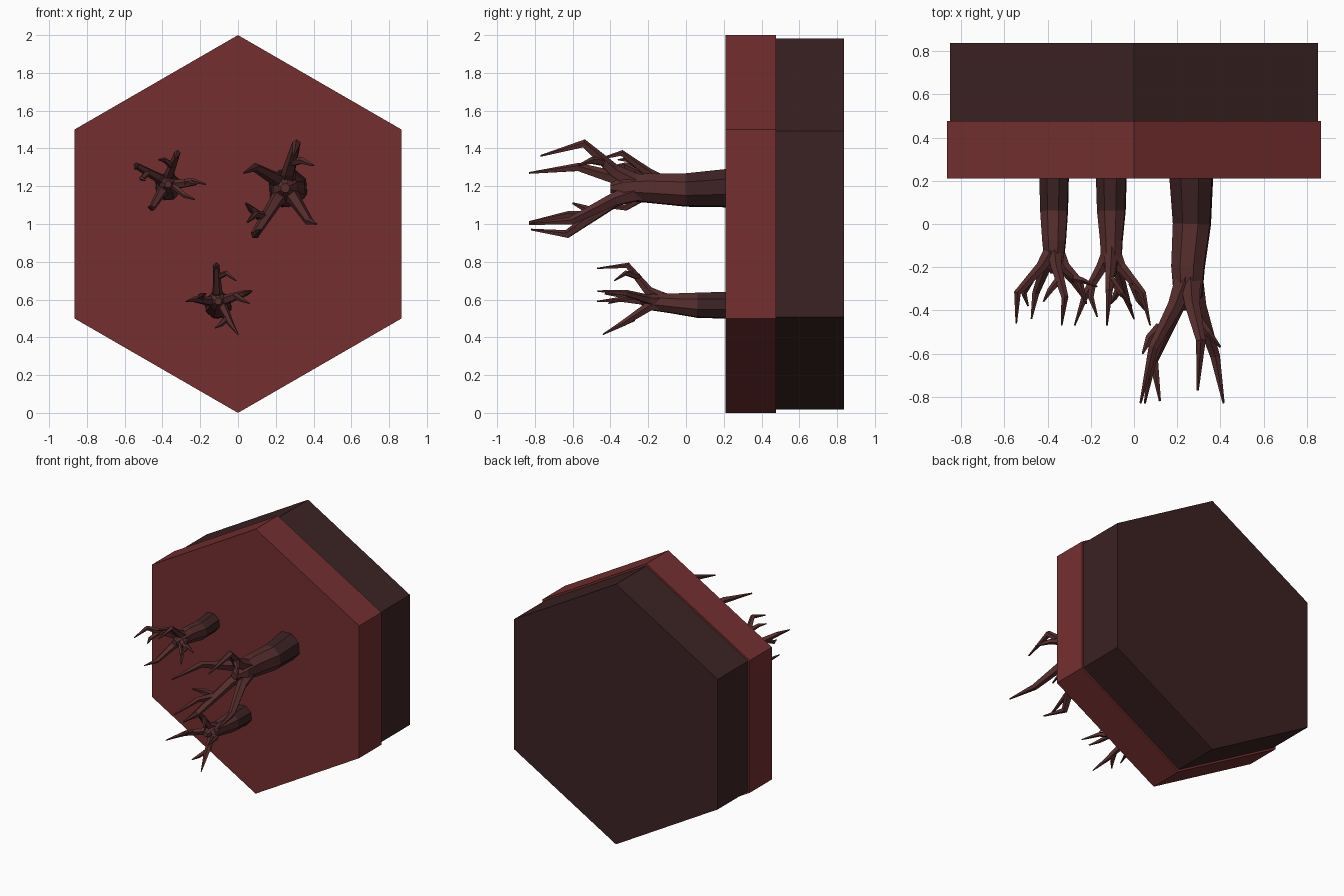
import bpy, bmesh, math
from mathutils import Vector


def material(name, rgb):
    m = bpy.data.materials.new(name)
    m.diffuse_color = (*rgb, 1)
    return m


RED = material("red soil", (0.175, 0.028, 0.029))
DARK = material("dark brown", (0.045, 0.016, 0.017))
BARK = material("red brown bark", (0.095, 0.027, 0.027))


def finish(bm, name, mats):
    bmesh.ops.recalc_face_normals(bm, faces=bm.faces)
    me = bpy.data.meshes.new(name)
    bm.to_mesh(me)
    bm.free()
    for m in mats:
        me.materials.append(m)
    ob = bpy.data.objects.new(name, me)
    bpy.context.collection.objects.link(ob)
    return ob


def hex_slab(name, radius, y0, y1, mat):
    bm = bmesh.new()
    rings = [[bm.verts.new((radius * math.sin(i * math.pi / 3), y,
                            1 + radius * math.cos(i * math.pi / 3)))
              for i in range(6)] for y in (y0, y1)]
    for r in rings:
        bm.faces.new(r)
    for i in range(6):
        j = (i + 1) % 6
        bm.faces.new((rings[0][i], rings[0][j], rings[1][j], rings[1][i]))
    finish(bm, name, [mat])


def limb(bm, path, radii, sides):
    """Tapered faceted tube along a path of points."""
    pts = [Vector(p) for p in path]
    rings = []
    for k, p in enumerate(pts):
        d = (pts[min(k + 1, len(pts) - 1)] - pts[max(k - 1, 0)]).normalized()
        if k == 0 and sides > 5:
            d = Vector((0, -1, 0))
        u = d.cross(Vector((0.31, 0.05, 0.95))).normalized()
        v = d.cross(u)
        rings.append([bm.verts.new(p + radii[k] * (
            u * math.cos(a) + v * math.sin(a)))
            for a in (2 * math.pi * i / sides for i in range(sides))])
    for a, b in zip(rings, rings[1:]):
        for i in range(sides):
            j = (i + 1) % sides
            bm.faces.new((a[i], a[j], b[j], b[i]))
    bm.faces.new(rings[0])
    bm.faces.new(rings[-1])


def tree(name, trunk, trunk_r, branches, r, split):
    bm = bmesh.new()
    limb(bm, trunk, trunk_r, 8)
    for path in branches:
        # full branches start in the trunk, two-point ones are twigs
        radii = ([0.55, 0.12] if len(path) == 2 else
                 [1.2, 0.85, 0.55, 0.12] if len(path) == 4 else
                 [0.6, 0.45, 0.12])
        limb(bm, path, [r * t for t in radii], 5)
    ob = finish(bm, name, [BARK, DARK])
    for f in ob.data.polygons:
        f.material_index = int(f.center.y > split)


# hexagonal tile
hex_slab("front_tile", 1.0, 0.21, 0.476, RED)
hex_slab("back_tile", 0.983, 0.476, 0.837, DARK)

# large tree
tree("large_tree",
     [(.265, .22, 1.19), (.268, 0, 1.18), (.25, -.20, 1.19), (.25, -.33, 1.19), (.25, -.40, 1.19)],
     [.107, .093, .082, .07, .025],
     [[(.26, -.25, 1.21), (.27, -.38, 1.28), (.31, -.54, 1.425), (.295, -.77, 1.36)],
      [(.29, -.44, 1.33), (.34, -.50, 1.335), (.40, -.57, 1.31)],
      [(.24, -.25, 1.21), (.19, -.38, 1.245), (.09, -.57, 1.30), (.03, -.83, 1.27)],
      [(.27, -.25, 1.17), (.30, -.38, 1.13), (.375, -.61, 1.015), (.415, -.83, 1.0)],
      [(.24, -.25, 1.17), (.20, -.38, 1.12), (.09, -.63, .945), (.12, -.82, .97)],
      [(.14, -.48, 1.04), (.09, -.62, 1.05), (.05, -.83, 1.01)],
      [(.12, -.48, 1.04), (.07, -.53, 1.08), (.04, -.60, 1.11)]],
     .043, 0)

# left tree
tree("left_tree",
     [(-.37, .22, 1.20), (-.37, .06, 1.19), (-.37, -.08, 1.21), (-.37, -.17, 1.21), (-.37, -.23, 1.21)],
     [.072, .068, .058, .048, .018],
     [[(-.37, -.12, 1.22), (-.36, -.20, 1.27), (-.32, -.34, 1.375), (-.335, -.47, 1.34)],
      [(-.35, -.26, 1.31), (-.39, -.31, 1.34), (-.42, -.36, 1.34)],
      [(-.38, -.12, 1.22), (-.43, -.20, 1.25), (-.54, -.32, 1.31), (-.545, -.46, 1.29)],
      [(-.48, -.26, 1.27), (-.51, -.32, 1.24), (-.49, -.38, 1.23)],
      [(-.38, -.12, 1.20), (-.41, -.20, 1.16), (-.455, -.32, 1.085), (-.475, -.44, 1.09)],
      [(-.36, -.12, 1.20), (-.32, -.20, 1.21), (-.25, -.27, 1.215), (-.22, -.37, 1.21)],
      [(-.28, -.25, 1.22), (-.24, -.26, 1.23), (-.17, -.29, 1.21)],
      [(-.34, -.20, 1.20), (-.28, -.27, 1.15), (-.23, -.35, 1.13)]],
     .031, .06)

# lower tree
tree("lower_tree",
     [(-.105, .22, .57), (-.105, .06, .57), (-.105, -.08, .58), (-.105, -.18, .59), (-.105, -.24, .59)],
     [.075, .07, .055, .05, .018],
     [[(-.105, -.12, .60), (-.11, -.20, .645), (-.115, -.31, .78), (-.125, -.47, .765)],
      [(-.11, -.25, .72), (-.06, -.32, .74), (-.01, -.38, .70)],
      [(-.10, -.12, .59), (-.06, -.20, .60), (.04, -.32, .635), (.075, -.47, .645)],
      [(-.01, -.27, .62), (.02, -.35, .60), (.06, -.41, .58)],
      [(-.10, -.12, .58), (-.08, -.20, .56), (-.04, -.33, .475), (.0, -.44, .415)],
      [(-.06, -.28, .50), (-.09, -.34, .47), (-.12, -.38, .45)],
      [(-.11, -.12, .59), (-.15, -.20, .59), (-.225, -.33, .60), (-.275, -.47, .59)],
      [(-.19, -.26, .60), (-.20, -.34, .62), (-.17, -.43, .63)]],
     .031, .06)
